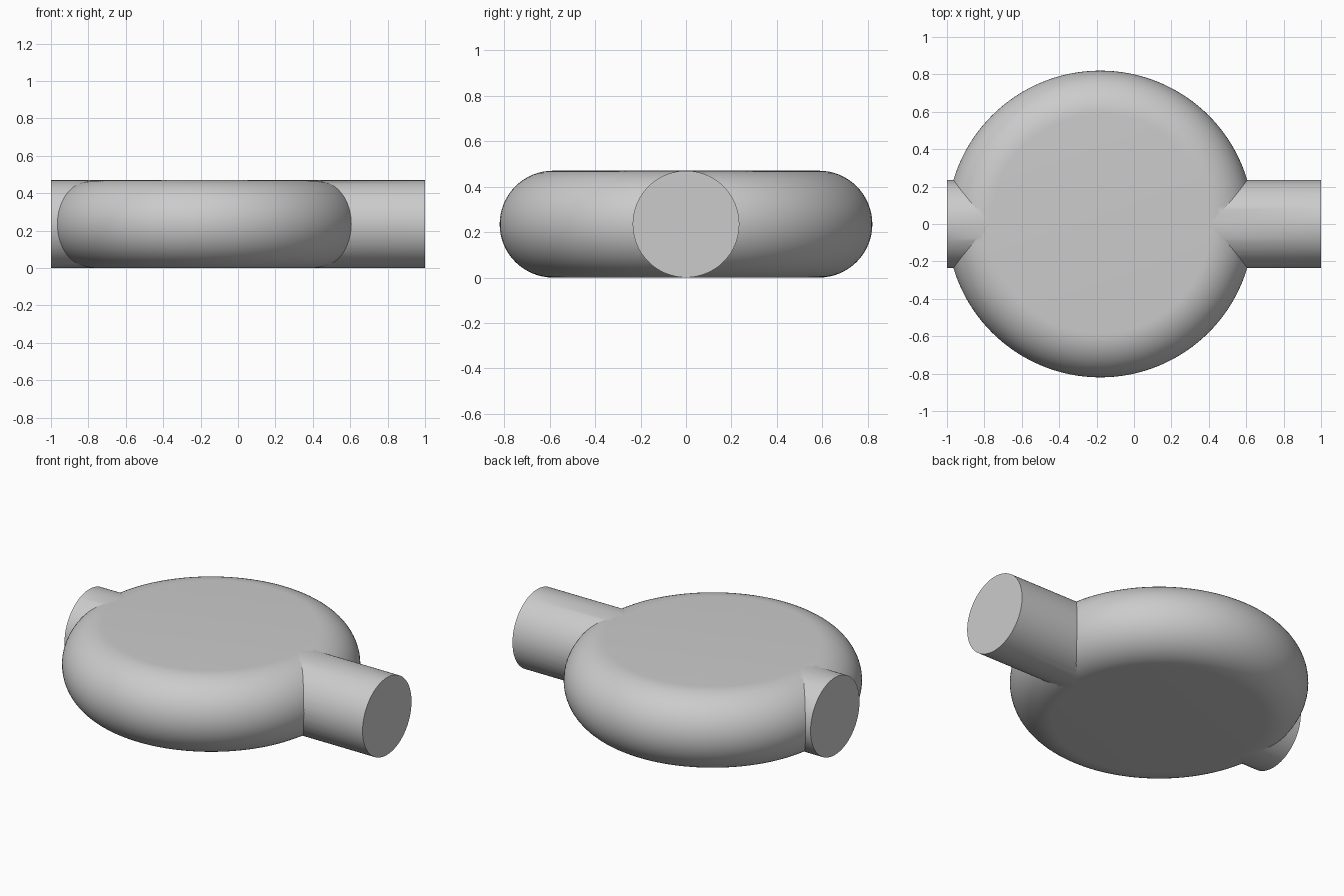
import bpy, bmesh, math
from mathutils import Matrix

if "Cube" in bpy.data.objects:
    bpy.data.objects.remove(bpy.data.objects["Cube"])

R, TUBE, CX = 0.82, 0.235, -0.18      # body radius, rim radius, body centre
SEG, ARC = 128, 32

grey = bpy.data.materials.new("light grey")
grey.diffuse_color = (0.6, 0.6, 0.6, 1)
grey.use_nodes = True
grey.node_tree.nodes["Principled BSDF"].inputs["Base Color"].default_value = grey.diffuse_color


def make_object(name, bm):
    bmesh.ops.recalc_face_normals(bm, faces=bm.faces)
    mesh = bpy.data.meshes.new(name)
    bm.to_mesh(mesh)
    bm.free()
    mesh.materials.append(grey)
    obj = bpy.data.objects.new(name, mesh)
    bpy.context.collection.objects.link(obj)
    return obj


# Round body: flat top and bottom with a half-round rim
bm = bmesh.new()
rings = []
for i in range(ARC + 1):
    a = -math.pi / 2 + math.pi * i / ARC
    r, z = R - TUBE + TUBE * math.cos(a), TUBE + TUBE * math.sin(a)
    rings.append([bm.verts.new((CX + r * math.cos(t), r * math.sin(t), z))
                  for t in (2 * math.pi * k / SEG for k in range(SEG))])
for low, high in zip(rings, rings[1:]):
    for k in range(SEG):
        n = (k + 1) % SEG
        bm.faces.new((low[k], low[n], high[n], high[k]))
bm.faces.new(rings[0][::-1])
bm.faces.new(rings[-1])
body = make_object("round_body", bm)

# Pipe running through the body, a hair slimmer so the union stays clean
bm = bmesh.new()
bmesh.ops.create_cone(bm, cap_ends=True, segments=96, radius1=TUBE - 0.0004,
                      radius2=TUBE - 0.0004, depth=2,
                      matrix=Matrix.Translation((0, 0, TUBE)) @ Matrix.Rotation(math.pi / 2, 4, 'Y'))
pipe = make_object("through_pipe", bm)

# Join both into one skin
union = body.modifiers.new("pipe_union", 'BOOLEAN')
union.operation, union.solver, union.object = 'UNION', 'EXACT', pipe
bpy.context.view_layer.objects.active = body
body.select_set(True)
bpy.ops.object.modifier_apply(modifier=union.name)
bpy.data.objects.remove(pipe)
bpy.ops.object.shade_smooth_by_angle(angle=math.radians(25))
